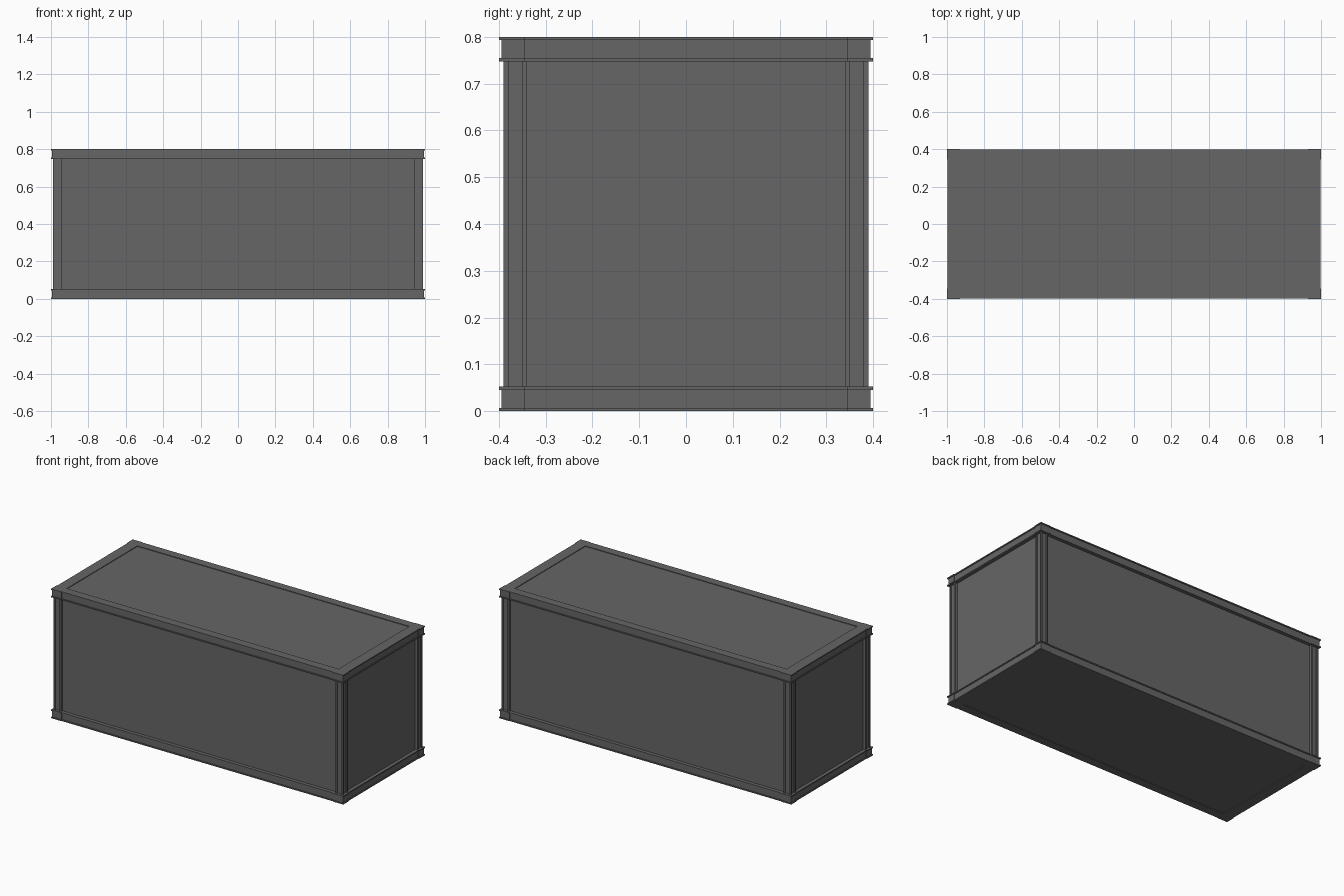
import bpy, bmesh

if "Cube" in bpy.data.objects:
    bpy.data.objects.remove(bpy.data.objects["Cube"])

mat = bpy.data.materials.new("dark grey metal")
mat.diffuse_color = (0.133, 0.133, 0.133, 1)
mat.use_nodes = True
mat.node_tree.nodes["Principled BSDF"].inputs["Base Color"].default_value = mat.diffuse_color


def boxes(name, spans):
    """One object made from boxes given as (x0, x1, y0, y1, z0, z1)."""
    bm = bmesh.new()
    for x0, x1, y0, y1, z0, z1 in spans:
        vs = bmesh.ops.create_cube(bm, size=1)["verts"]
        for v in vs:
            v.co.x = x1 if v.co.x > 0 else x0
            v.co.y = y1 if v.co.y > 0 else y0
            v.co.z = z1 if v.co.z > 0 else z0
    me = bpy.data.meshes.new(name)
    bm.to_mesh(me)
    bm.free()
    me.materials.append(mat)
    ob = bpy.data.objects.new(name, me)
    bpy.context.collection.objects.link(ob)
    return ob


# recessed panels of the container: one closed body
boxes("panel_body", [(-0.975, 0.975, -0.375, 0.375, 0.004, 0.796)])


def signed(a, b, s):
    return (a, b) if s > 0 else (-b, -a)


# channel layers of a rail: (z0, z1, inset of the outer face)
LAYERS = [(0, 0.007, 0), (0.007, 0.045, 0.005), (0.045, 0.052, 0)]

for level, flip in (("bottom", False), ("top", True)):
    layers = [(0.8 - b, 0.8 - a, d) if flip else (a, b, d) for a, b, d in LAYERS]
    # long and short rails with flanged channel profile
    for s, side in ((-1, "front"), (1, "back")):
        boxes(f"{level}_{side}_rail",
              [(-0.93, 0.93, *signed(0.345, 0.397 - d, s), a, b) for a, b, d in layers])
    for s, side in ((-1, "left"), (1, "right")):
        boxes(f"{level}_{side}_rail",
              [(*signed(0.93, 0.996 - d, s), -0.345, 0.345, a, b) for a, b, d in layers])
    # corner fittings standing slightly proud of the rails
    for sx in (-1, 1):
        for sy in (-1, 1):
            boxes(f"{level}_corner",
                  [(*signed(0.93, 1 - d, sx), *signed(0.345, 0.4 - d, sy), a, b)
                   for a, b, d in layers])

# corner posts: web plus raised edge strips on both outer faces
for sx in (-1, 1):
    for sy in (-1, 1):
        parts = [(0.94, 0.983, 0.34, 0.383),   # web
                 (0.98, 0.99, 0.34, 0.35),     # inner strip, end face
                 (0.94, 0.95, 0.38, 0.39),     # inner strip, long face
                 (0.98, 0.99, 0.38, 0.39)]     # outer corner strip
        boxes("corner_post", [(*signed(a, b, sx), *signed(c, d, sy), 0.05, 0.75)
                              for a, b, c, d in parts])
